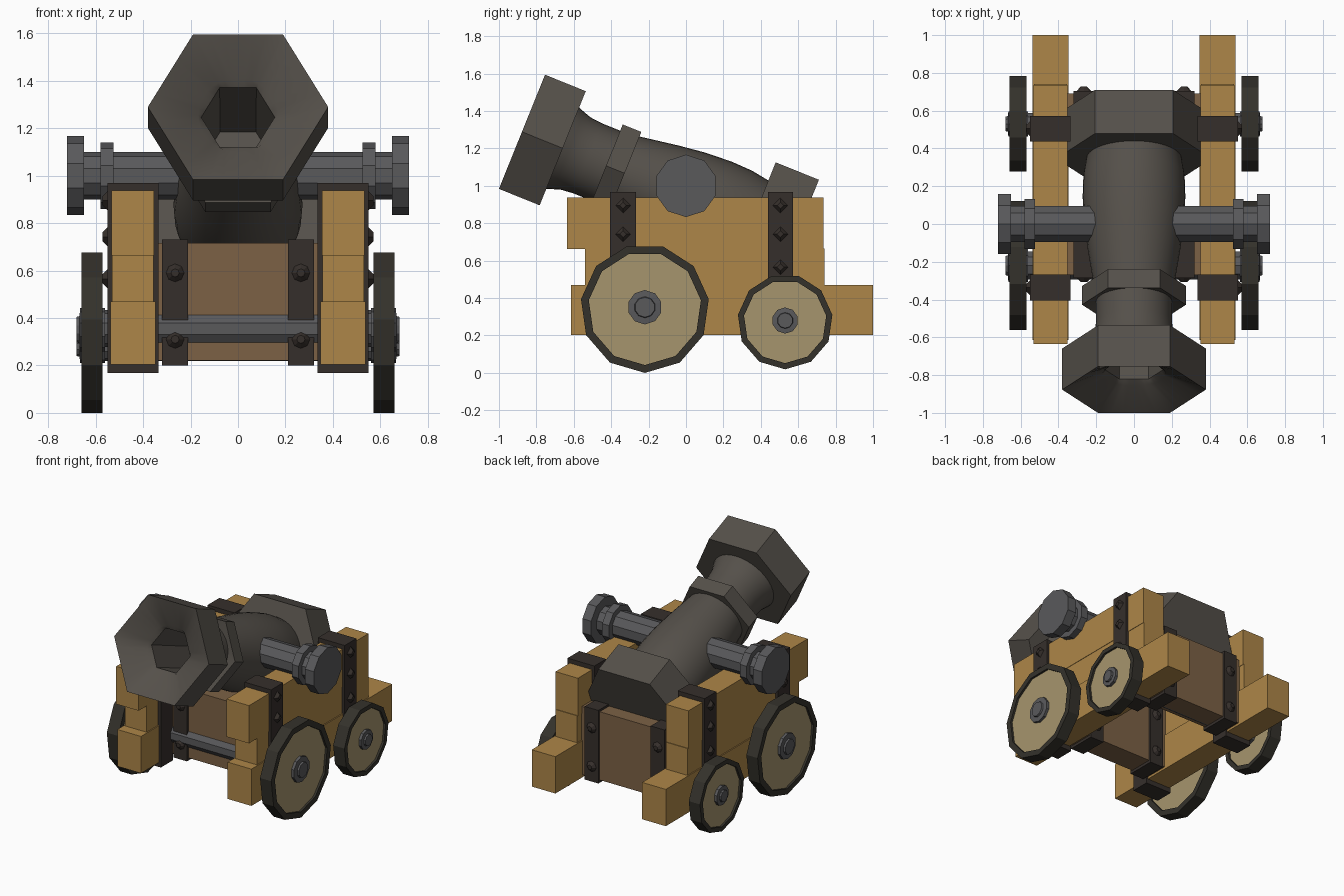
import bpy, bmesh, math
from mathutils import Vector, Matrix

if "Cube" in bpy.data.objects:
    bpy.data.objects.remove(bpy.data.objects["Cube"])


def material(name, rgb):
    m = bpy.data.materials.new(name)
    m.diffuse_color = (*rgb, 1)
    m.use_nodes = True
    m.node_tree.nodes["Principled BSDF"].inputs["Base Color"].default_value = m.diffuse_color
    return m


WOOD = material("oak", (0.42, 0.24, 0.065))
PANEL = material("brown_wood", (0.20, 0.12, 0.06))
TAN = material("pale_wood", (0.38, 0.30, 0.155))
IRON = material("dark_iron", (0.036, 0.028, 0.024))
RIM = material("rim_iron", (0.034, 0.031, 0.024))
BRONZE = material("barrel_metal", (0.09, 0.08, 0.068))
STEEL = material("steel", (0.10, 0.10, 0.105))


def finish(bm, name, mat):
    bmesh.ops.recalc_face_normals(bm, faces=bm.faces)
    me = bpy.data.meshes.new(name)
    bm.to_mesh(me)
    bm.free()
    me.materials.append(mat)
    ob = bpy.data.objects.new(name, me)
    bpy.context.collection.objects.link(ob)
    return ob


def box(name, x, y, z, mat):
    """Box from (min, max) ranges."""
    bm = bmesh.new()
    bmesh.ops.create_cube(bm, size=1)
    for v in bm.verts:
        v.co = [(a + b) / 2 + c * (b - a) for (a, b), c in zip((x, y, z), v.co)]
    return finish(bm, name, mat)


def loft(bm, rings, cap=(True, True)):
    """Skin a list of point rings of equal length."""
    vs = [[bm.verts.new(p) for p in r] for r in rings]
    n = len(vs[0])
    for a, b in zip(vs, vs[1:]):
        for i in range(n):
            bm.faces.new((a[i], a[(i + 1) % n], b[(i + 1) % n], b[i]))
    if cap[0]:
        bm.faces.new(vs[0])
    if cap[1]:
        bm.faces.new(vs[-1])


def lathe_x(name, profile, y, z, sides, mat, closed=False):
    """Revolve (x, radius) steps around the x direction, one corner straight down."""
    if closed:
        profile = profile + profile[:1]
    rings = [[(x, y + r * math.sin(2 * math.pi * i / sides), z - r * math.cos(2 * math.pi * i / sides))
              for i in range(sides)] for x, r in profile]
    bm = bmesh.new()
    loft(bm, rings, (not closed, not closed))
    if closed:
        bmesh.ops.remove_doubles(bm, verts=bm.verts, dist=1e-5)
    return finish(bm, name, mat)


def bolt(name, pos, direction, r=0.04, sides=4, h=0.022):
    """Faceted bolt head pointing along a direction."""
    bm = bmesh.new()
    bmesh.ops.create_cone(bm, cap_ends=True, segments=sides, radius1=r, radius2=r * 0.45, depth=h)
    q = Vector((0, 0, 1)).rotation_difference(Vector(direction)).to_matrix().to_4x4()
    bm.transform(Matrix.Translation(Vector(pos) + Vector(direction) * h / 2) @ q)
    return finish(bm, name, IRON)


# Barrel parts share a tilted axis starting at the muzzle face
TILT = math.radians(22)
START = Vector((0, -0.877, 1.289))
BACK = Vector((0, math.cos(TILT), -math.sin(TILT)))
UP = Vector((0, math.sin(TILT), math.cos(TILT)))


def barrel_ring(s, r, hexagonal, n=36):
    pts = []
    for i in range(n):
        a = 2 * math.pi * i / n
        k = r
        if hexagonal:
            k = r * math.cos(math.pi / 6) / math.cos(a % (math.pi / 3) - math.pi / 6)
        pts.append(START + BACK * s + Vector((k * math.cos(a), 0, 0)) + UP * k * math.sin(a))
    return pts


bm = bmesh.new()
loft(bm, [barrel_ring(*p) for p in (
    (0.60, 0.15, 1), (0.115, 0.155, 1), (0.09, 0.168, 0),            # bore and dished mouth
    (0, 0.38, 1), (0.235, 0.38, 1), (0.235, 0.235, 0),               # hexagonal muzzle
    (0.27, 0.222, 0), (0.31, 0.209, 0), (0.38, 0.202, 0), (0.50, 0.202, 0),
    (0.485, 0.275, 1), (0.592, 0.275, 1), (0.592, 0.212, 0),         # reinforcing band
    (0.80, 0.245, 0), (0.95, 0.264, 0), (1.10, 0.272, 0), (1.22, 0.268, 0), (1.319, 0.252, 0),
    (1.319, 0.412, 1), (1.568, 0.412, 1))])                          # hexagonal breech
barrel = finish(bm, "barrel", BRONZE)
bpy.context.view_layer.objects.active = barrel
barrel.select_set(True)
bpy.ops.object.shade_smooth_by_angle(angle=math.radians(30))

# Cross panels between the cheeks, with iron straps and bolts
for end, y0, y1 in (("front", -0.27, -0.09), ("rear", 0.50, 0.69)):
    box(end + "_panel", (-0.36, 0.36), (y0, y1), (0.22, 0.715), PANEL)
    for sx in (-1, 1):
        x = sorted((sx * 0.21, sx * 0.32))
        box(end + "_panel_strap", x, (y0 - 0.015, y1 + 0.015), (0.20, 0.73), IRON)
        for z in (0.59, 0.31):
            bolt("panel_bolt", (sx * 0.265, y0 - 0.015, z), (0, -1, 0), 0.038, 8)
            bolt("panel_bolt", (sx * 0.265, y1 + 0.015, z), (0, 1, 0), 0.038, 8)

# Axles
for end, y, z, r in (("front", -0.22, 0.355, 0.078), ("rear", 0.53, 0.278, 0.06)):
    lathe_x(end + "_axle", [(-0.58, r), (0.58, r)], y, z, 10, STEEL)

for sx in (-1, 1):
    # Trunnion with collar and end disc
    lathe_x("trunnion", [(sx * x, r) for x, r in (
        (0.1, 0.1), (0.525, 0.1), (0.525, 0.14), (0.58, 0.14), (0.58, 0.1),
        (0.65, 0.1), (0.65, 0.167), (0.72, 0.167))], 0, 1.0, 10, STEEL)

    # Stacked cheek boards
    for name, a, b, y, z in (("upper", 0.353, 0.533, (-0.635, 0.735), (0.663, 0.937)),
                             ("middle", 0.356, 0.530, (-0.54, 0.74), (0.45, 0.665)),
                             ("lower", 0.348, 0.538, (-0.615, 1.0), (0.203, 0.47))):
        box(name + "_cheek_board", sorted((sx * a, sx * b)), y, z, WOOD)

    # Straps wrapped round the cheeks
    for y0, y1 in ((-0.406, -0.267), (0.438, 0.572)):
        box("cheek_strap", sorted((sx * 0.335, sx * 0.55)), (y0, y1), (0.168, 0.968), IRON)
        for z in (0.895, 0.742, 0.565):
            bolt("cheek_bolt", (sx * 0.55, (y0 + y1) / 2, z), (sx, 0, 0))

    # Wheels: iron rim, pale disc, stepped hub
    for end, y, z, R, r_in, hub in (("front", -0.22, 0.345, 0.345, 0.303, 0.092),
                                    ("rear", 0.53, 0.274, 0.255, 0.222, 0.070)):
        lathe_x(end + "_wheel_rim", [(sx * x, r) for x, r in (
            (0.57, R), (0.66, R), (0.66, r_in), (0.57, r_in))], y, z, 11, RIM, closed=True)
        lathe_x(end + "_wheel_disc", [(sx * 0.585, r_in + 0.01), (sx * 0.645, r_in + 0.01)], y, z, 11, TAN)
        lathe_x(end + "_wheel_hub", [(sx * x, r) for x, r in (
            (0.56, hub), (0.665, hub), (0.668, hub * 0.62), (0.68, hub * 0.58))], y, z + 0.006, 10, STEEL)
